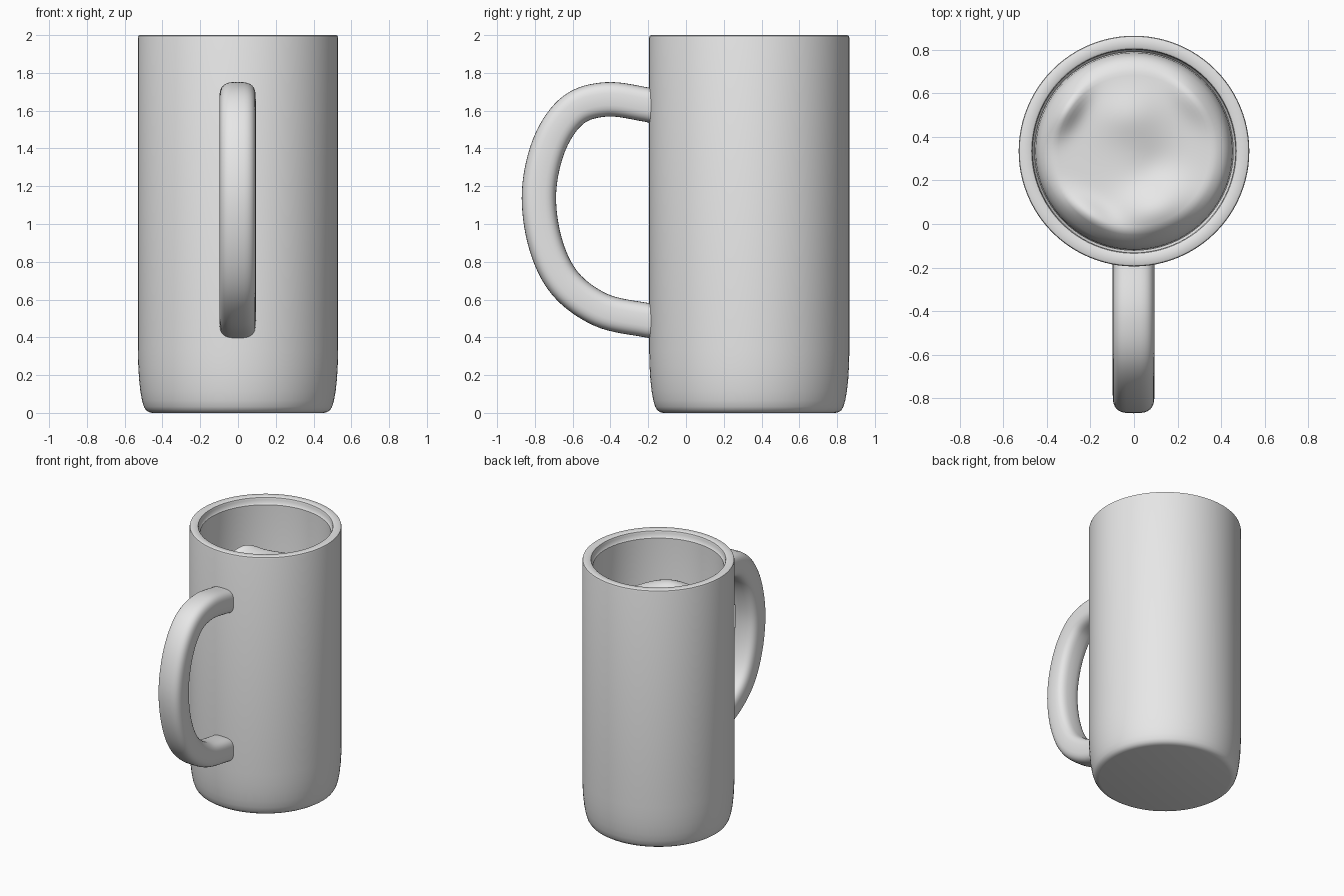
import bpy, bmesh, math
from mathutils import Vector

old = bpy.data.objects.get("Cube")
if old:
    bpy.data.objects.remove(old, do_unlink=True)

CENTRE = Vector((0, 0.335, 0))

grey = bpy.data.materials.new("light grey")
grey.use_nodes = True
grey.diffuse_color = (0.8, 0.8, 0.8, 1)
grey.node_tree.nodes["Principled BSDF"].inputs["Base Color"].default_value = (0.8, 0.8, 0.8, 1)


def finish(bm, name, angle=40):
    bmesh.ops.recalc_face_normals(bm, faces=bm.faces)
    mesh = bpy.data.meshes.new(name)
    bm.to_mesh(mesh)
    bm.free()
    mesh.materials.append(grey)
    obj = bpy.data.objects.new(name, mesh)
    bpy.context.collection.objects.link(obj)
    bpy.ops.object.select_all(action='DESELECT')
    obj.select_set(True)
    bpy.context.view_layer.objects.active = obj
    bpy.ops.object.shade_smooth_by_angle(angle=math.radians(angle))
    return obj


def lathe(profile, steps=96):
    """Spin a (radius, height) profile about the mug axis."""
    bm = bmesh.new()
    verts = [bm.verts.new(CENTRE + Vector((r, 0, z))) for r, z in profile]
    edges = [bm.edges.new(pair) for pair in zip(verts, verts[1:])]
    bmesh.ops.spin(bm, geom=verts + edges, cent=CENTRE, axis=(0, 0, 1),
                   angle=math.tau, steps=steps)
    bmesh.ops.remove_doubles(bm, verts=bm.verts, dist=0.0005)
    return bm


# Mug body: rounded foot, straight wall, stepped inner lip and inside floor
body = [(0, 0), (0.455, 0), (0.472, 0.004), (0.487, 0.014), (0.498, 0.032),
        (0.508, 0.065), (0.517, 0.115), (0.524, 0.18), (0.528, 0.25), (0.53, 0.33),
        (0.53, 1.985), (0.527, 1.996), (0.52, 2), (0.478, 2), (0.47, 1.995),
        (0.466, 1.98), (0.465, 1.955), (0.456, 1.945), (0.455, 0.16),
        (0.42, 0.1), (0, 0.1)]
finish(lathe(body), "mug_body")

# Foam: domed disc with a rounded rim and soft lumps
foam = [(0.44 * i / 24, 1.625) for i in range(21)]
foam += [(0.385, 1.62), (0.41, 1.608), (0.43, 1.588), (0.444, 1.56), (0.452, 1.52), (0.456, 1.45)]
bm = lathe(foam)
# Each lump: x, y, height, spread along the rim, spread towards the rim
lumps = [(-0.31, 0.53, 0.065, 0.11, 0.05), (-0.2, 0.04, 0.05, 0.12, 0.05),
         (0.1, 0.06, 0.07, 0.15, 0.1), (0.27, 0.58, 0.035, 0.12, 0.06),
         (-0.02, 0.5, 0.03, 0.12, 0.1), (0.1, 0.27, -0.015, 0.1, 0.08)]
for v in bm.verts:
    radius = (v.co - CENTRE).xy.length
    fade = min(1, max(0, (0.455 - radius) / 0.08))
    for x, y, height, along, across in lumps:
        out = (Vector((x, y)) - CENTRE.xy).normalized()
        d = v.co.xy - Vector((x, y))
        a, b = d.dot(Vector((-out.y, out.x))) / along, d.dot(out) / across
        v.co.z += height * fade * math.exp(-(a * a + b * b) / 1.4)
finish(bm, "foam", 80)

# Handle: rounded-square section swept along a smooth path
path = [Vector(p) for p in
        [(-0.15, 1.617), (-0.22, 1.634), (-0.42, 1.66), (-0.595, 1.605), (-0.72, 1.43),
         (-0.778, 1.17), (-0.745, 0.9), (-0.64, 0.685), (-0.45, 0.545),
         (-0.22, 0.493), (-0.15, 0.485)]]


def spline(points, steps=8):
    """Smooth curve through all the points."""
    ext = [2 * points[0] - points[1]] + points + [2 * points[-1] - points[-2]]
    result = []
    for a, b, c, d in zip(ext, ext[1:], ext[2:], ext[3:]):
        for i in range(steps):
            t = i / steps
            result.append(0.5 * (2 * b + (c - a) * t + (2 * a - 5 * b + 4 * c - d) * t * t
                                 + (3 * b - a - 3 * c + d) * t ** 3))
    return result + [points[-1]]


def rounded(value):
    return math.copysign(abs(value) ** 0.65, value)


SIDES = 32
line = spline(path)
bm = bmesh.new()
rings = []
for i, p in enumerate(line):
    tangent = (line[min(i + 1, len(line) - 1)] - line[max(i - 1, 0)]).normalized()
    normal = Vector((-tangent.y, tangent.x))
    ring = []
    for k in range(SIDES):
        angle = math.tau * k / SIDES
        q = p + normal * 0.091 * rounded(math.sin(angle))
        ring.append(bm.verts.new((0.096 * rounded(math.cos(angle)) - 0.002, q.x, q.y)))
    rings.append(ring)
for lower, upper in zip(rings, rings[1:]):
    for k in range(SIDES):
        n = (k + 1) % SIDES
        bm.faces.new((lower[k], lower[n], upper[n], upper[k]))
bm.faces.new(rings[0])
bm.faces.new(rings[-1])
finish(bm, "handle", 50)
